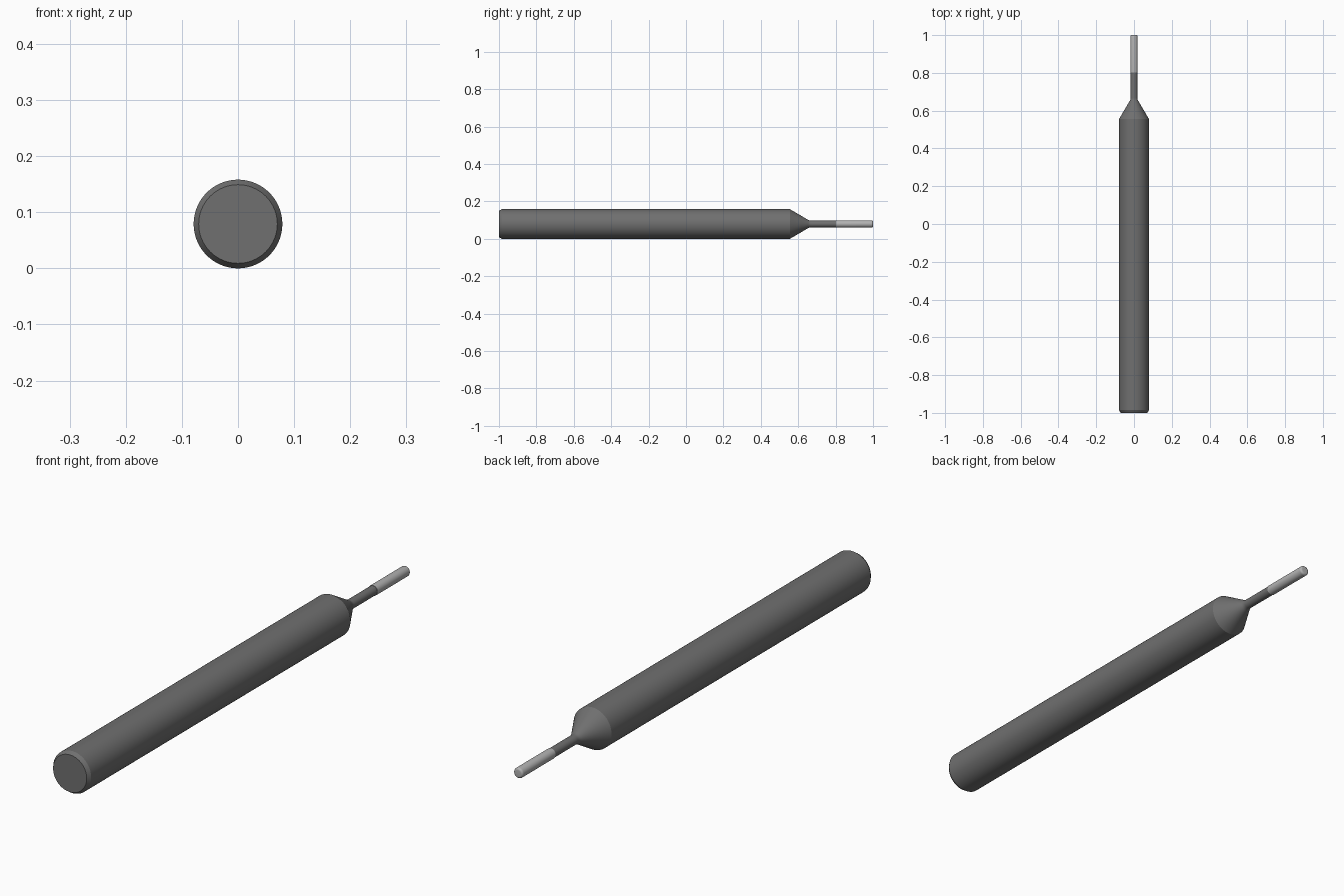
import bpy, bmesh, math
from mathutils import Matrix, Vector

if "Cube" in bpy.data.objects:
    bpy.data.objects.remove(bpy.data.objects["Cube"])

R = 0.079          # shank radius, also the axis height
SEGMENTS = 96


def arc(cy, cr, rad, a0, a1, n=6):
    """Profile points (y, radius) along an arc, angles in degrees."""
    pts = []
    for i in range(n + 1):
        a = math.radians(a0 + (a1 - a0) * i / n)
        pts.append((cy + rad * math.cos(a), cr + rad * math.sin(a)))
    return pts


def lathe(name, profile, grey):
    """Spin a closed (y, radius) profile about the tool axis."""
    bm = bmesh.new()
    verts = [bm.verts.new((0, y, R + r)) for y, r in profile]
    edges = [bm.edges.new(p) for p in zip(verts, verts[1:])]
    bmesh.ops.spin(bm, geom=verts + edges, cent=(0, 0, R), axis=(0, 1, 0),
                   angle=2 * math.pi, steps=SEGMENTS, use_duplicate=False)
    bmesh.ops.remove_doubles(bm, verts=bm.verts, dist=1e-5)
    bmesh.ops.recalc_face_normals(bm, faces=bm.faces)
    mesh = bpy.data.meshes.new(name)
    bm.to_mesh(mesh)
    bm.free()
    obj = bpy.data.objects.new(name, mesh)
    bpy.context.collection.objects.link(obj)
    mat = bpy.data.materials.new(name + "_metal")
    mat.diffuse_color = (grey, grey, grey, 1)
    mat.use_nodes = True
    mat.node_tree.nodes["Principled BSDF"].inputs["Base Color"].default_value = mat.diffuse_color
    mesh.materials.append(mat)
    bpy.context.view_layer.objects.active = obj
    obj.select_set(True)
    bpy.ops.object.shade_smooth_by_angle(angle=math.radians(25))
    obj.select_set(False)
    return obj


# Shank with chamfered end, 30 degree shoulder and filleted thin neck
neck, fillet, neck_y = 0.018, 0.03, 0.668
lathe("shank",
      [(-1, 0), (-1, 0.07), (-0.986, R), (0.556, R)]
      + arc(neck_y, neck + fillet, fillet, 240, 270)
      + [(0.803, neck), (0.803, 0)], 0.16)

# Bright cutting tip with rounded corner
tip, corner = 0.0195, 0.008
lathe("cutting_tip",
      [(0.803, 0), (0.803, tip)]
      + arc(1 - corner, tip - corner, corner, 90, 0)
      + [(1, 0)], 0.45)
